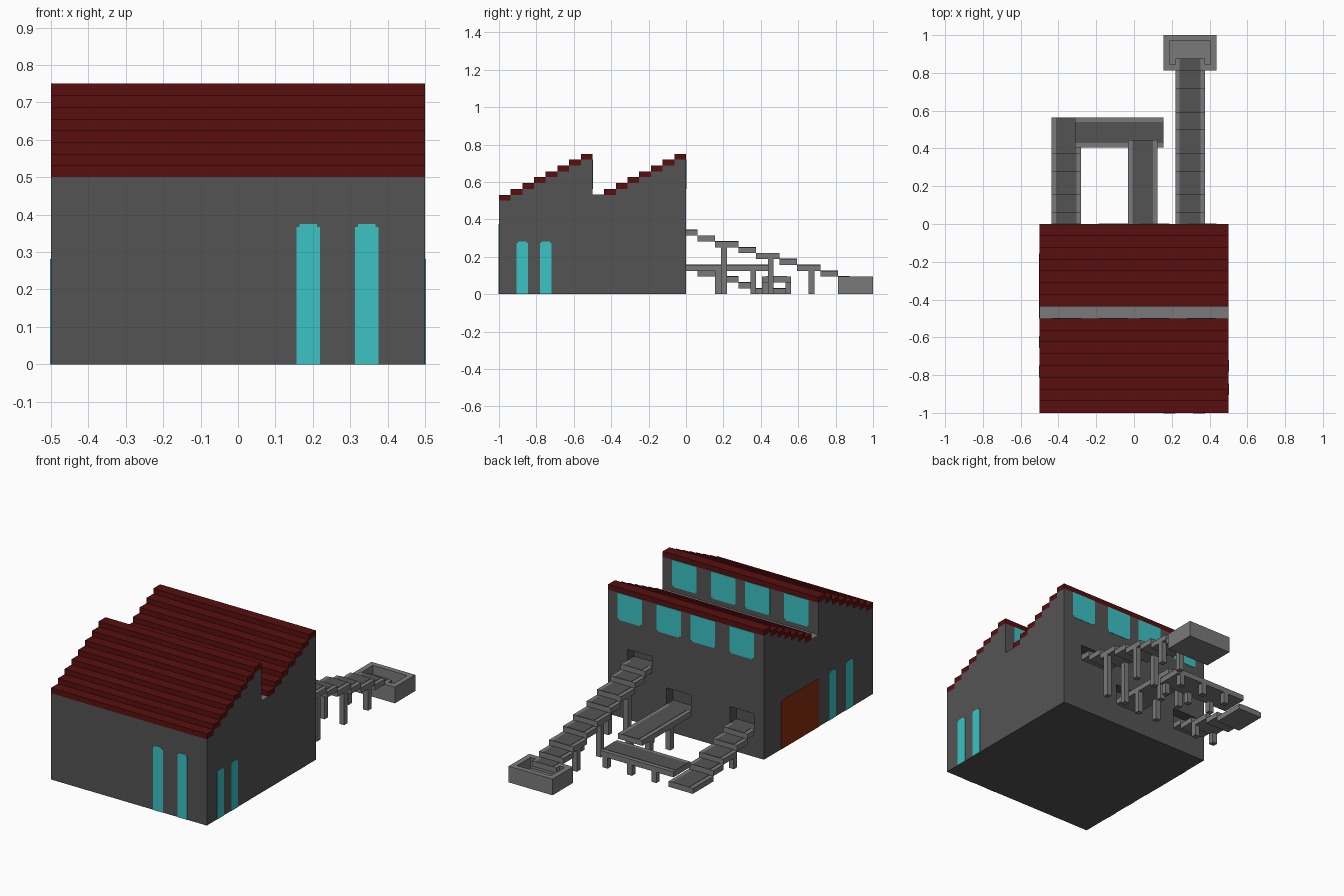
import bpy, bmesh
from mathutils import Vector

cube = bpy.data.objects.get("Cube")
if cube:
    bpy.data.objects.remove(cube, do_unlink=True)

U = 1 / 32  # basic grid unit


def material(name, srgb):
    lin = [(c / 255 / 12.92) if c < 10 else ((c / 255 + 0.055) / 1.055) ** 2.4 for c in srgb]
    m = bpy.data.materials.new(name)
    m.use_nodes = True
    m.diffuse_color = (*lin, 1)
    bsdf = m.node_tree.nodes["Principled BSDF"]
    bsdf.inputs["Base Color"].default_value = (*lin, 1)
    bsdf.inputs["Roughness"].default_value = 0.9
    return m


WALL = material("dark_grey_wall", (84, 84, 84))
STONE = material("light_grey_stone", (122, 122, 122))
TILE = material("dark_red_tile", (88, 15, 15))
GLASS = material("cyan_glass", (60, 195, 195))
WOOD = material("brown_wood", (136, 46, 15))


def finish(name, bm, mat):
    bmesh.ops.recalc_face_normals(bm, faces=bm.faces)
    me = bpy.data.meshes.new(name)
    bm.to_mesh(me)
    bm.free()
    me.materials.append(mat)
    ob = bpy.data.objects.new(name, me)
    bpy.context.collection.objects.link(ob)
    return ob


def boxes(name, mat, items):
    """One object from boxes given as (x0, x1, y0, y1, z0, z1)."""
    bm = bmesh.new()
    for x0, x1, y0, y1, z0, z1 in items:
        vs = bmesh.ops.create_cube(bm, size=1)["verts"]
        for v in vs:
            v.co = Vector((x1 if v.co.x > 0 else x0, y1 if v.co.y > 0 else y0, z1 if v.co.z > 0 else z0))
    return finish(name, bm, mat)


def prism(name, mat, points, depth):
    """Extrude a closed outline of 3D points along a depth vector."""
    bm = bmesh.new()
    face = bm.faces.new([bm.verts.new(p) for p in points])
    ext = bmesh.ops.extrude_face_region(bm, geom=[face])["geom"]
    bmesh.ops.translate(bm, vec=depth, verts=[g for g in ext if isinstance(g, bmesh.types.BMVert)])
    return finish(name, bm, mat)


def panel(name, mat, axis, wall, a0, a1, z0, z1, out, top=True, bottom=False):
    """Thin plate on a wall, with small stepped corners at top and/or bottom."""
    n = U / 4
    pts = []
    pts += [(a0 + n, z0), (a1 - n, z0), (a1 - n, z0 + n), (a1, z0 + n)] if bottom else [(a0, z0), (a1, z0)]
    pts += [(a1, z1 - n), (a1 - n, z1 - n), (a1 - n, z1), (a0 + n, z1), (a0 + n, z1 - n), (a0, z1 - n)] \
        if top else [(a1, z1), (a0, z1)]
    if bottom:
        pts += [(a0, z0 + n), (a0 + n, z0 + n)]
    w = wall - out * 0.003
    d = out * 0.005
    if axis == "x":
        return prism(name, mat, [(w, a, z) for a, z in pts], Vector((d, 0, 0)))
    return prism(name, mat, [(a, w, z) for a, z in pts], Vector((0, d, 0)))


# Main hall: sawtooth outline extruded across the width
outline = [(0, 0), (-1, 0)]
for i in range(8):
    z = 0.5 + i * U
    outline += [(-1 + 2 * U * i, z), (-1 + 2 * U * (i + 1), z)]
outline += [(-0.5, 0.5 + U), (-0.5 + 2 * U, 0.5 + U)]
for i in range(1, 8):
    z = 0.5 + i * U
    if i > 1:
        outline.append((-0.5 + 2 * U * i, z))
    outline.append((-0.5 + 2 * U * (i + 1), z))
hall = prism("hall", WALL, [(-0.5, y, z) for y, z in outline], Vector((1, 0, 0)))

# Openings in the back wall above each walkway
cutter = boxes("opening_cutter", WALL, [
    (7 * U, 12 * U, -0.06, 0.05, 11 * U, 13 * U),
    (-U, 4 * U, -0.06, 0.05, 5 * U, 8 * U),
    (-14 * U, -9 * U, -0.06, 0.05, 5 * U, 8 * U)])
cutter.hide_render = True
mod = hall.modifiers.new("openings", "BOOLEAN")
mod.operation, mod.solver, mod.object = "DIFFERENCE", "EXACT", cutter
bpy.context.view_layer.objects.active = hall
bpy.ops.object.modifier_apply(modifier=mod.name)
bpy.data.objects.remove(cutter, do_unlink=True)

# Stepped roof slopes and the gutter between them
for name, y0, first in (("front_roof", -1, 0), ("back_roof", -0.5, 1)):
    boxes(name, TILE, [(-0.5, 0.5, y0 + 2 * U * i, y0 + 2 * U * (i + 1), 0.5 + i * U, 0.5 + (i + 1) * U)
                       for i in range(first, 8)])
boxes("gutter", STONE, [(-0.5, 0.5, -0.5, -0.5 + 2 * U, 0.5 + U - 0.002, 0.5 + U + 0.002)])

# Tall windows at ground level
for x in (5 * U, 10 * U):
    panel("front_window", GLASS, "y", -1, x, x + 2 * U, 0, 12 * U, -1)
for y in (-29 * U, -25 * U):
    panel("left_window", GLASS, "x", 0.5, y, y + 2 * U, 0, 9 * U, 1)
for y in (-26 * U, -21 * U):
    panel("right_window", GLASS, "x", -0.5, y, y + 2 * U, 0, 9 * U, -1)
panel("side_door", WOOD, "x", -0.5, -16 * U, -5 * U, 0, 9 * U, -1)

# Clerestory windows under both ridges
for wall in (-0.5, 0):
    for x in (-14 * U, -6 * U, U, 9 * U):
        panel("upper_window", GLASS, "y", wall, x, x + 5 * U, 18 * U, 23 * U, 1, top=False, bottom=True)

# Walkways: light slabs with a dark strip along the middle
EDGE = 0.75 * U


def belt(x0, x1, y0, y1, z):
    return (x0, x1, y0, y1, z - 0.004, z + 0.002)


def stair(name, x, y_edges, top):
    slabs, strips = [], []
    for i, (y0, y1) in enumerate(zip(y_edges, y_edges[1:])):
        z = (top - i) * U
        slabs.append((x * U, (x + 5) * U, y0 * U, y1 * U, z - U, z))
        strips.append(belt(x * U + EDGE, (x + 5) * U - EDGE, y0 * U, y1 * U, z))
    boxes(name, STONE, slabs)
    boxes(name + "_strip", WALL, strips)


stair("long_stair", 7, (0, 2, 5, 9, 12, 16, 19, 23, 26, 28), 11)
stair("short_stair", -14, (0, 2, 5, 9, 12, 18), 5)
stair("middle_walkway", -1, (0, 14.25), 5)
boxes("cross_walkway", STONE, [(-10 * U, 5 * U, 13 * U, 18 * U, 2 * U, 3 * U)])
boxes("cross_walkway_strip", WALL, [belt(-10 * U, 5 * U, 13 * U + EDGE, 18 * U - EDGE, 3 * U)])


# Legs in pairs under the walkways
def legs(name, spots):
    boxes(name, STONE, [(x * U, (x + 1) * U, y * U, (y + 1) * U, 0, z * U) for x, y, z in spots])


legs("long_stair_legs", [(x, y, z) for x in (7, 11) for y, z in ((6, 8), (14, 6), (21, 4))])
legs("middle_walkway_legs", [(x, y, 4) for x in (-1, 3) for y in (5, 11)])
legs("cross_walkway_legs", [(x, y, 2) for x in (-6.5, -1.5, 3.5) for y in (13, 17)])
legs("short_stair_legs", [(x, 5, 2) for x in (-14, -10)])

# Open basin at the foot of the long stair
X0, X1, Y0, Y1, H = 5 * U, 14 * U, 26 * U, 1, 3 * U
boxes("basin", STONE, [
    (X0, X1, Y0, Y1, 0, U),
    (X0, X0 + U, Y0, Y1, U, H), (X1 - U, X1, Y0, Y1, U, H),
    (X0 + U, X1 - U, Y0, Y0 + U, U, H), (X0 + U, X1 - U, Y1 - U, Y1, U, H)])
